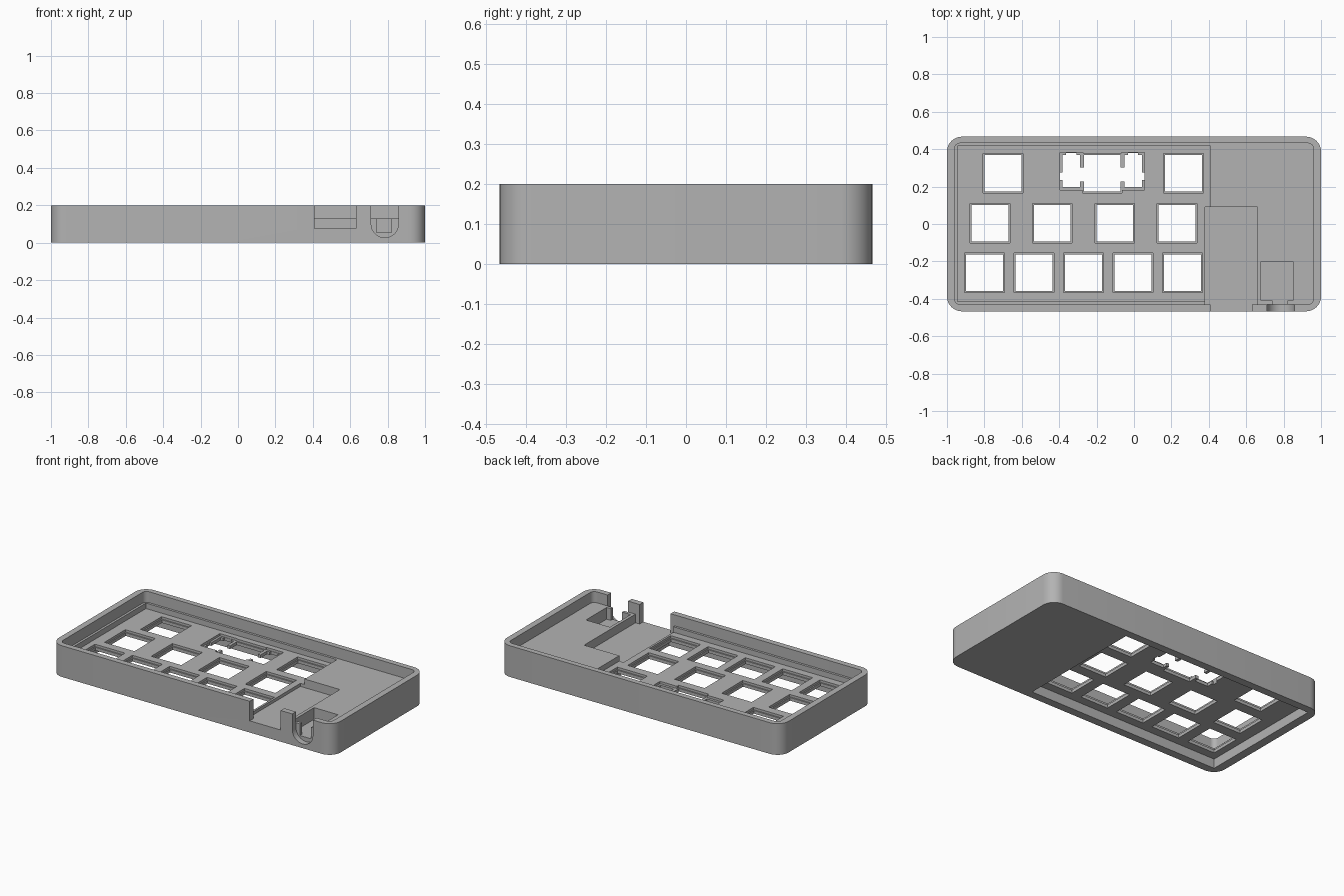
import bpy, bmesh, math

if "Cube" in bpy.data.objects:
    bpy.data.objects.remove(bpy.data.objects["Cube"], do_unlink=True)

grey = bpy.data.materials.new("case grey")
grey.use_nodes = True
colour = (0.45, 0.45, 0.45, 1)
grey.diffuse_color = colour
grey.node_tree.nodes["Principled BSDF"].inputs["Base Color"].default_value = colour


def block(name, x, y, z, radius=0.0, segments=8):
    """Box given by its x, y and z ranges, with optional rounded vertical edges."""
    bm = bmesh.new()
    bmesh.ops.create_cube(bm, size=1)
    for v in bm.verts:
        for i, (low, high) in enumerate((x, y, z)):
            v.co[i] = high if v.co[i] > 0 else low
    if radius:
        upright = [e for e in bm.edges if abs(e.verts[0].co.z - e.verts[1].co.z) > 0.01]
        bmesh.ops.bevel(bm, geom=upright, offset=radius, segments=segments,
                        profile=0.5, affect='EDGES')
    return add(name, bm)


def add(name, bm):
    bmesh.ops.recalc_face_normals(bm, faces=bm.faces)
    mesh = bpy.data.meshes.new(name)
    bm.to_mesh(mesh)
    bm.free()
    mesh.materials.append(grey)
    obj = bpy.data.objects.new(name, mesh)
    bpy.context.collection.objects.link(obj)
    return obj


cutters = []


def cut(name, x, y, z, radius=0.0):
    cutters.append(block(name + "_cutter", x, y, z, radius))


def cut_centred(name, cx, cy, width, depth, z):
    cut(name, (cx - width / 2, cx + width / 2), (cy - depth / 2, cy + depth / 2), z)


TOP = 0.25          # cutters end above the case
LEDGE = 0.13        # board ledge and right-hand floor
PLATE = (0.06, 0.095)
CLIP = 0.08         # level where the openings widen

case = block("case", (-1, 1), (-0.467, 0.467), (0, 0.2), 0.08)

# board cavity, key well and the recess on the underside
cut("cavity", (-0.96, 0.96), (-0.43, 0.432), (LEDGE, TOP), 0.03)
cut("key_well", (-0.945, 0.41), (-0.415, 0.417), (PLATE[1], TOP))
cut("under_recess", (-0.945, 0.41), (-0.415, 0.417), (-0.05, PLATE[0]))

# controller pocket with its opening in the front wall
cut("controller_pocket", (0.38, 0.66), (-0.43, 0.09), (0.075, TOP))
cut("front_notch", (0.41, 0.63), (-0.5, -0.4), (0.075, TOP))

# socket pocket, narrow slot and round-bottomed opening
cut("socket_pocket", (0.68, 0.85), (-0.41, -0.2), (0.055, TOP))
cut("socket_slot", (0.74, 0.82), (-0.45, -0.4), (0.055, TOP))
bm = bmesh.new()
cx, cz, r = 0.785, 0.1, 0.073
outline = [(cx + r, TOP), (cx - r, TOP)]
outline += [(cx - r * math.cos(math.pi * i / 16), cz - r * math.sin(math.pi * i / 16))
            for i in range(17)]
face = bm.faces.new([bm.verts.new((x, -0.5, z)) for x, z in outline])
extruded = bmesh.ops.extrude_face_region(bm, geom=[face])["geom"]
for v in extruded:
    if isinstance(v, bmesh.types.BMVert):
        v.co.y = -0.43
cutters.append(add("round_opening_cutter", bm))

# key openings: square hole with a wider clip recess above
rows = [(0.271, (-0.70, -0.17, 0.265)),
        (0.004, (-0.77, -0.437, -0.103, 0.23)),
        (-0.261, (-0.80, -0.535, -0.27, -0.005, 0.26))]
for y, columns in rows:
    for x in columns:
        cut_centred("key_hole", x, y, 0.197, 0.197, (0, 0.12))
        cut_centred("key_clip", x, y, 0.213, 0.213, (CLIP, 0.12))

# stabiliser openings either side of the wide key
for side in (-1, 1):
    x = -0.17 + side * 0.165
    cut_centred("stabiliser_hole", x, 0.283, 0.094, 0.17, (0, 0.12))
    cut_centred("stabiliser_notch", x, 0.36, 0.055, 0.04, (0, 0.12))
    cut_centred("stabiliser_tab", x + side * 0.04, 0.255, 0.04, 0.04, (0, 0.12))
    cut_centred("stabiliser_channel", x - side * 0.06, 0.265, 0.06, 0.075, (0, 0.12))
    cut_centred("stabiliser_clip", x, 0.282, 0.122, 0.2, (CLIP, 0.12))

# carve the case
bpy.ops.object.select_all(action='DESELECT')
case.select_set(True)
bpy.context.view_layer.objects.active = case
for cutter in cutters:
    mod = case.modifiers.new("cut", 'BOOLEAN')
    mod.operation = 'DIFFERENCE'
    mod.solver = 'EXACT'
    mod.object = cutter
    bpy.ops.object.modifier_apply(modifier=mod.name)
for cutter in cutters:
    bpy.data.objects.remove(cutter, do_unlink=True)

bpy.ops.object.shade_smooth_by_angle(angle=math.radians(30))
